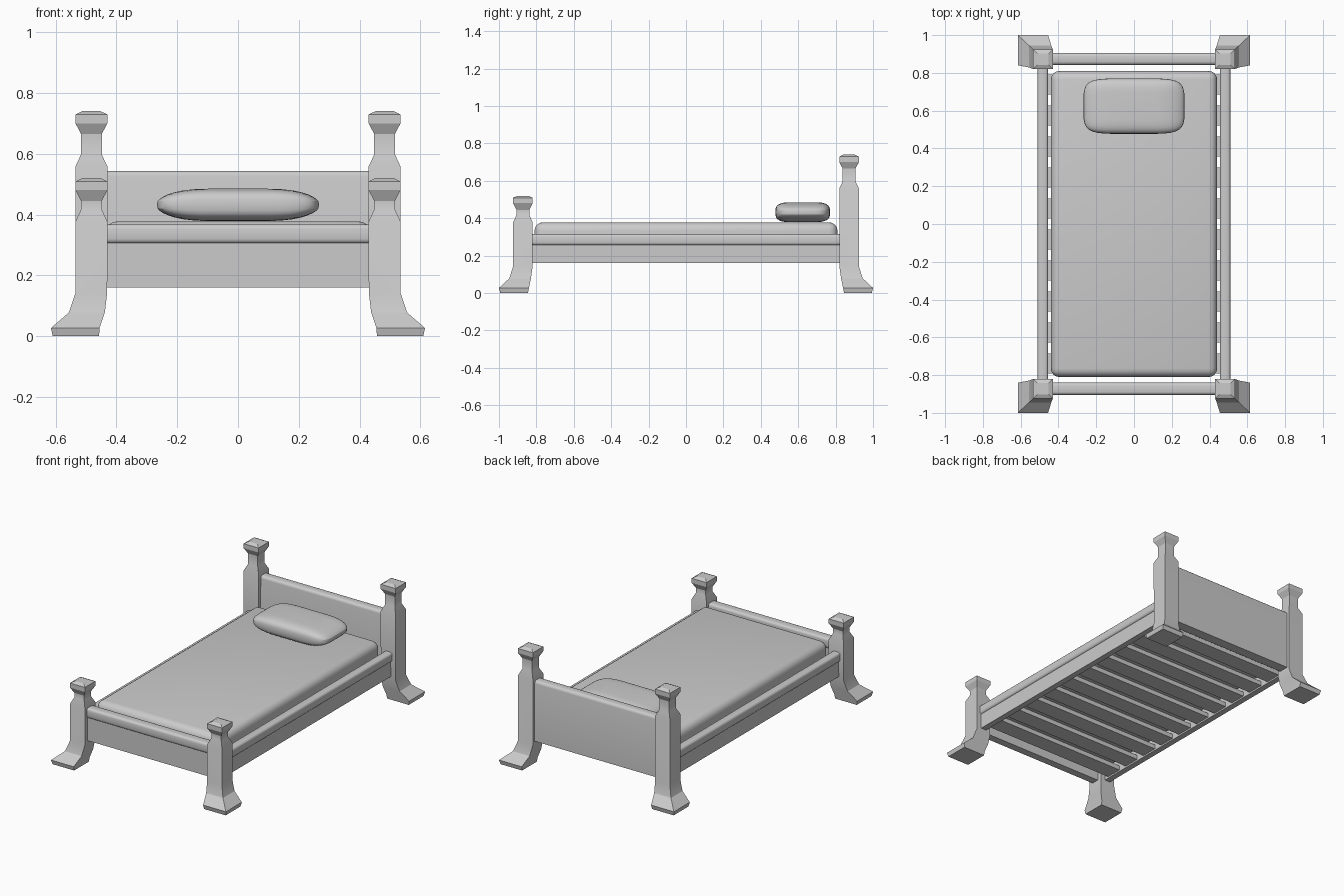
import bpy, bmesh, math

if "Cube" in bpy.data.objects:
    bpy.data.objects.remove(bpy.data.objects["Cube"])


def finish(name, bm, smooth=None):
    bmesh.ops.recalc_face_normals(bm, faces=bm.faces[:])
    me = bpy.data.meshes.new(name)
    bm.to_mesh(me)
    bm.free()
    ob = bpy.data.objects.new(name, me)
    bpy.context.collection.objects.link(ob)
    if smooth:
        bpy.ops.object.select_all(action='DESELECT')
        ob.select_set(True)
        bpy.context.view_layer.objects.active = ob
        bpy.ops.object.shade_smooth_by_angle(angle=math.radians(smooth))
    return ob


def box(name, x, y, z, bevel=0, segs=3, pick=None, smooth=None):
    """Box between limits; bevels the edges chosen by pick."""
    bm = bmesh.new()
    bmesh.ops.create_cube(bm, size=1)
    for v in bm.verts:
        v.co = [lo + (c + 0.5) * (hi - lo) for c, (lo, hi) in zip(v.co, (x, y, z))]
    if bevel:
        edges = [e for e in bm.edges if pick is None or pick(e)]
        bmesh.ops.bevel(bm, geom=edges, offset=bevel, segments=segs,
                        profile=0.5, affect='EDGES')
    return finish(name, bm, smooth)


def loft(name, rings):
    bm = bmesh.new()
    loops = [[bm.verts.new(p) for p in ring] for ring in rings]
    for a, b in zip(loops, loops[1:]):
        n = len(a)
        for i in range(n):
            bm.faces.new((a[i], a[(i + 1) % n], b[(i + 1) % n], b[i]))
    bm.faces.new(loops[0])
    bm.faces.new(loops[-1])
    return finish(name, bm, 25)


def post(name, sx, sy, neck, top):
    """Square post with flared foot, shoulder, neck and cap."""
    # z, inner x, outer x, inner y, outer y
    s = [(0.0, .457, .609, .845, .993), (0.027, .455, .615, .84, 1.0),
         (0.078, .438, .556, .829, .945), (0.143, .43, .534, .82, .924)]
    cx, cy = .482, .872
    for z, h in ((neck - .04, .0525), (neck, .034), (top - .075, .034),
                 (top - .04, .0525), (top - .011, .0525), (top, .03)):
        s.append((z, cx - h, cx + h, cy - h, cy + h))
    loft(name, [[(sx * a, sy * c, z), (sx * b, sy * c, z),
                 (sx * b, sy * d, z), (sx * a, sy * d, z)] for z, a, b, c, d in s])


# four posts
for sx, side in ((-1, "left"), (1, "right")):
    post("front_post_" + side, sx, -1, .417, .52)
    post("back_post_" + side, sx, 1, .598, .74)


def top_edges(axis):
    """Upper edges running along one axis."""
    def pick(e):
        a, b = (v.co for v in e.verts)
        return abs(a[axis] - b[axis]) > .5 and a.z > .25
    return pick


# end boards with softened tops, and a rail along the footboard
box("headboard", (-.44, .44), (.842, .906), (.16, .544), .018, 3, top_edges(0), 35)
box("footboard", (-.44, .44), (-.896, -.848), (.16, .31))
box("footboard_rail", (-.44, .44), (-.904, -.84), (.305, .368), .015, 3, top_edges(0), 35)

# side boards, each with a slightly wider rail on top
for sx, side in ((-1, "left"), (1, "right")):
    box("side_board_" + side, sorted((sx * .462, sx * .50)), (-.84, .84), (.16, .26))
    box("side_rail_" + side, sorted((sx * .455, sx * .51)), (-.84, .84), (.255, .315),
        .015, 3, top_edges(1), 35)

# slats
for i in range(10):
    y = -.738 + i * .164
    box("slat_%d" % (i + 1), (-.47, .47), (y - .053, y + .053), (.17, .198))

# mattress
box("mattress", (-.44, .44), (-.81, .81), (.198, .378), .045, 4, smooth=40)


# pillow: cushion with tapered ends
def pw(c, e):
    return math.copysign(abs(c) ** e, c)


rings = []
for j in range(1, 16):
    v = -math.pi / 2 + math.pi * j / 16
    r, z = math.cos(v) ** .4, pw(math.sin(v), .65)
    ring = []
    for i in range(40):
        u = math.tau * (i + .5) / 40
        x, y = r * pw(math.cos(u), .28), r * pw(math.sin(u), .28)
        ring.append((.27 * x * (1 - .05 * y * y), .624 + .147 * y * (1 - .07 * x ** 4),
                     .432 + .054 * z * (1 - .4 * x ** 4)))
    rings.append(ring)
loft("pillow", rings).data.shade_smooth()
